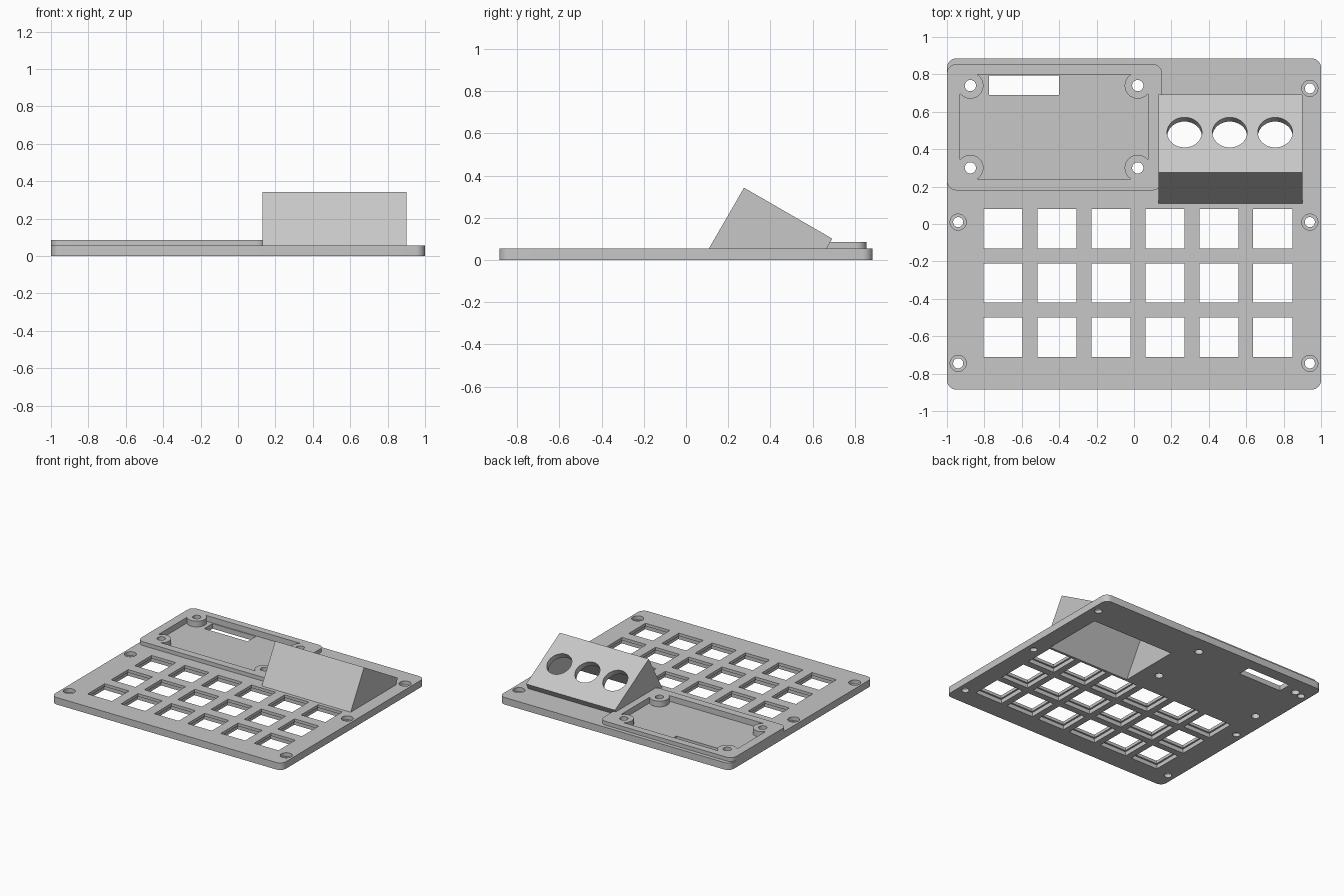
import bpy, bmesh, math
from mathutils import Matrix, Vector

default = bpy.data.objects.get("Cube")
if default:
    bpy.data.objects.remove(default, do_unlink=True)

grey = bpy.data.materials.new("light_grey_plastic")
grey.use_nodes = True
colour = (0.57, 0.57, 0.57, 1)
grey.diffuse_color = colour
grey.node_tree.nodes["Principled BSDF"].inputs["Base Color"].default_value = colour

TOP, FRAME_TOP = 0.055, 0.085


def prism(bm, points, offset):
    """Closed solid from a flat outline pushed along an offset."""
    face = bm.faces.new([bm.verts.new(p) for p in points])
    res = bmesh.ops.extrude_face_region(bm, geom=[face])
    moved = [v for v in res["geom"] if isinstance(v, bmesh.types.BMVert)]
    bmesh.ops.translate(bm, verts=moved, vec=offset)


def box(bm, x0, x1, y0, y1, z0, z1):
    prism(bm, [(x0, y0, z0), (x1, y0, z0), (x1, y1, z0), (x0, y1, z0)], (0, 0, z1 - z0))


def rounded_box(bm, x0, x1, y0, y1, z0, z1, r, steps=8):
    pts = []
    corners = [(x1 - r, y1 - r), (x0 + r, y1 - r), (x0 + r, y0 + r), (x1 - r, y0 + r)]
    for k, (cx, cy) in enumerate(corners):
        for i in range(steps + 1):
            a = math.pi / 2 * (k + i / steps)
            pts.append((cx + r * math.cos(a), cy + r * math.sin(a), z0))
    prism(bm, pts, (0, 0, z1 - z0))


def cylinder(bm, x, y, z0, z1, r):
    bmesh.ops.create_cone(bm, cap_ends=True, segments=40, radius1=r, radius2=r,
                          depth=z1 - z0, matrix=Matrix.Translation((x, y, (z0 + z1) / 2)))


def make(name, build):
    bm = bmesh.new()
    build(bm)
    bmesh.ops.recalc_face_normals(bm, faces=bm.faces)
    mesh = bpy.data.meshes.new(name)
    bm.to_mesh(mesh)
    bm.free()
    mesh.materials.append(grey)
    obj = bpy.data.objects.new(name, mesh)
    bpy.context.collection.objects.link(obj)
    return obj


def cut(target, *cutters):
    """Subtract each cutter and bake the result."""
    for cutter in cutters:
        mod = target.modifiers.new("cut", "BOOLEAN")
        mod.operation, mod.solver, mod.object = "DIFFERENCE", "EXACT", cutter
        bpy.context.view_layer.update()
        graph = bpy.context.evaluated_depsgraph_get()
        baked = bpy.data.meshes.new_from_object(target.evaluated_get(graph))
        target.modifiers.clear()
        target.data = baked


# Layout
keys = [(-0.70 + 0.2885 * i, -0.025 - 0.29 * j) for i in range(6) for j in range(3)]
screws = [(-0.94, 0.01), (0.94, 0.01), (-0.94, -0.745), (0.94, -0.745), (0.94, 0.725)]
posts = [(x, y) for x in (-0.875, 0.02) for y in (0.30, 0.74)]

# Tilted housing is a box turned by 30 degrees about its top ridge
ridge = Vector((0, 0.275, 0.343))
slope = Vector((0, math.cos(math.radians(30)), -0.5))
normal = Vector((0, 0.5, math.cos(math.radians(30))))
LENGTH = 0.483


def tilted(x, u, v):
    return Vector((x, 0, 0)) + ridge + slope * u + normal * v


def to_plate(x, u):
    """Point where the tilted wall at u meets the plate top."""
    p = tilted(x, u, 0)
    return p - normal * ((p.z - TOP) / normal.z)


# Main solids
plate = make("base_plate", lambda bm: rounded_box(bm, -1, 1, -0.885, 0.885, 0, TOP, 0.05))
frame = make("display_frame",
             lambda bm: rounded_box(bm, -1, 0.15, 0.18, 0.855, TOP, FRAME_TOP, 0.05))
housing = make("tilted_housing", lambda bm: prism(
    bm, [to_plate(0.13, 0), tilted(0.13, 0, 0), tilted(0.13, LENGTH, 0), to_plate(0.13, LENGTH)],
    (0.77, 0, 0)))


# Cutters
def build_through(bm):
    for x, y in keys:
        box(bm, x - 0.105, x + 0.105, y - 0.105, y + 0.105, -0.1, 0.2)
    for x, y in screws:
        cylinder(bm, x, y, -0.1, 0.2, 0.027)
    cylinder(bm, -0.94, 0.725, -0.1, 0.05, 0.027)


def build_steps(bm):
    for x, y in keys:
        box(bm, x - 0.118, x + 0.118, y - 0.118, y + 0.118, -0.1, 0.032)
    for x, y in screws:
        cylinder(bm, x, y, 0.025, 0.2, 0.043)


def build_post_holes(bm):
    for x, y in posts:
        cylinder(bm, x, y, -0.1, 0.2, 0.03)


def build_post_discs(bm):
    for x, y in posts:
        cylinder(bm, x, y, -0.1, 0.3, 0.07)


def build_post_corners(bm):
    for x, y in posts:
        sx, sy = (-1 if x < -0.4 else 1), (-1 if y < 0.5 else 1)
        xs, ys = sorted((x, x + sx * 0.1)), sorted((y, y + sy * 0.1))
        box(bm, *xs, *ys, -0.1, 0.3)


def build_dial_holes(bm):
    for x in (0.27, 0.512, 0.755):
        m = Matrix.Translation(tilted(x, 0.248, 0)) @ Matrix.Rotation(math.radians(-30), 4, "X")
        bmesh.ops.create_cone(bm, cap_ends=True, segments=48, radius1=0.093,
                              radius2=0.093, depth=0.2, matrix=m)


through = make("through_cutter", build_through)
steps = make("step_cutter", build_steps)
post_holes = make("post_hole_cutter", build_post_holes)
discs = make("post_disc_cutter", build_post_discs)
corners = make("post_corner_cutter", build_post_corners)
dials = make("dial_cutter", build_dial_holes)
slot = make("slot_cutter", lambda bm: box(bm, -0.775, -0.40, 0.69, 0.793, -0.1, 0.2))
recess = make("recess_cutter", lambda bm: box(bm, -0.93, 0.075, 0.24, 0.80, 0.04, 0.2))
pocket = make("pocket_cutter", lambda bm: prism(
    bm, [tilted(0.16, u, v) for u, v in
         ((0.03, -0.045), (LENGTH - 0.03, -0.045), (LENGTH - 0.03, -0.8), (0.03, -0.8))],
    (0.71, 0, 0)))

# Recess keeps the four screw posts standing
cut(recess, discs, corners)
cut(plate, through, steps, pocket, recess, slot, post_holes)
cut(frame, recess, post_holes)
cut(housing, pocket, dials)

for helper in (through, steps, post_holes, discs, corners, dials, slot, recess, pocket):
    bpy.data.objects.remove(helper, do_unlink=True)

# Smooth the round edges, keep the corners sharp
for obj in bpy.context.view_layer.objects:
    obj.select_set(obj in (plate, frame, housing))
bpy.context.view_layer.objects.active = plate
bpy.ops.object.shade_smooth_by_angle(angle=math.radians(30))
